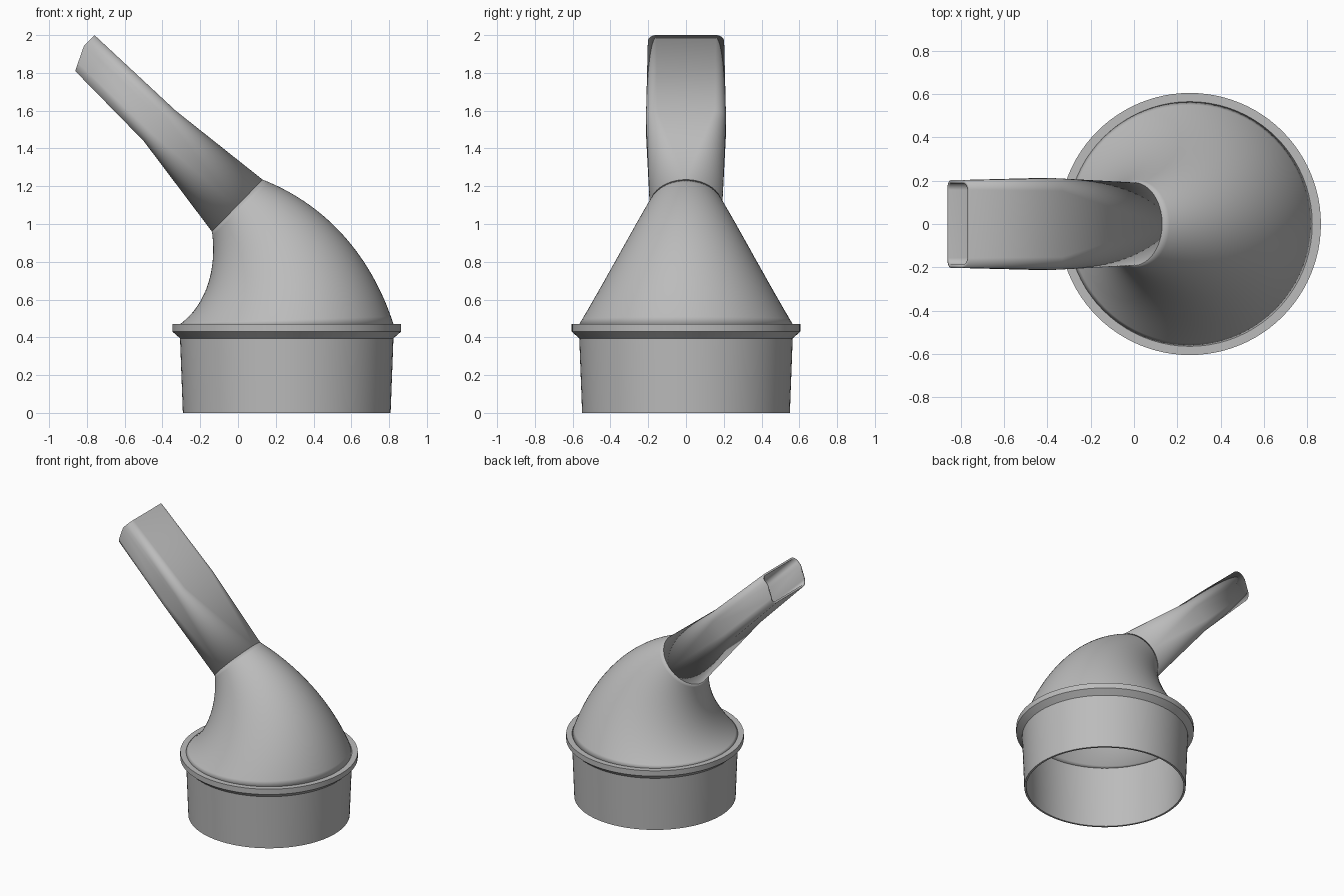
import bpy, bmesh, math
from mathutils import Vector

if "Cube" in bpy.data.objects:
    bpy.data.objects.remove(bpy.data.objects["Cube"])

grey = bpy.data.materials.new("plain grey")
grey.use_nodes = True
colour = (0.5, 0.5, 0.5, 1)
grey.diffuse_color = colour
grey.node_tree.nodes["Principled BSDF"].inputs["Base Color"].default_value = colour

WALL = 0.014
ARC = 20          # steps per quarter turn
AXIS_X = 0.258    # centre of the round collar


def section(lower, upper, half_width, radius=9, knee=None):
    """Rounded cross-section from lower to upper (x, z); a big radius gives an ellipse."""
    lower, upper = Vector(lower), Vector(upper)
    half_height = (upper - lower).length / 2
    rw, rh = min(radius, half_width), min(radius, half_height)
    cw, ch = half_width - rw, half_height - rh
    split = min(0.31 * half_height, ch)
    flat = []
    for quarter in range(4):
        if quarter in (0, 2):
            flat.append((half_width * (1 - quarter), split))
        sw = 1 if quarter in (0, 3) else -1
        sh = 1 if quarter < 2 else -1
        for i in range(ARC + 1):
            a = (quarter + i / ARC) * math.pi / 2
            flat.append((sw * cw + rw * math.cos(a), sh * ch + rh * math.sin(a)))
    ring = []
    for across, up in flat:
        t = (up / half_height + 1) / 2
        p = lower.lerp(upper, t)
        if knee:
            k = (0.31 + 1) / 2
            bend = Vector(knee)
            p = lower.lerp(bend, t / k) if t < k else bend.lerp(upper, (t - k) / (1 - k))
        ring.append((p.x, -across, p.y))
    return ring


def loft(name, rings, closed=False):
    bm = bmesh.new()
    rows = [[bm.verts.new(p) for p in ring] for ring in rings]
    pairs = list(zip(rows, rows[1:]))
    if closed:
        pairs.append((rows[-1], rows[0]))
    for a, b in pairs:
        n = len(a)
        for i in range(n):
            j = (i + 1) % n
            bm.faces.new((a[i], a[j], b[j], b[i]))
    bmesh.ops.remove_doubles(bm, verts=bm.verts, dist=0.0001)
    mesh = bpy.data.meshes.new(name)
    bm.to_mesh(mesh)
    bm.free()
    mesh.materials.append(grey)
    obj = bpy.data.objects.new(name, mesh)
    bpy.context.collection.objects.link(obj)
    bpy.ops.object.select_all(action='DESELECT')
    obj.select_set(True)
    bpy.context.view_layer.objects.active = obj
    bpy.ops.object.shade_smooth_by_angle(angle=math.radians(30))
    return obj


def hollow(obj):
    mod = obj.modifiers.new("wall", 'SOLIDIFY')
    mod.thickness = WALL
    mod.offset = -1


def bezier(points, t):
    pts = [Vector(p) for p in points]
    while len(pts) > 1:
        pts = [a.lerp(b, t) for a, b in zip(pts, pts[1:])]
    return pts[0]


# Collar: open tapered ring with a chamfered flange
profile = [(0.55, 0), (0.565, 0.395), (0.605, 0.43), (0.605, 0.47),
           (0.565, 0.47), (0.551, 0.47), (0.536, 0)]
STEPS = 96
turns = [i * 2 * math.pi / STEPS for i in range(STEPS)]
loft("collar", [[(AXIS_X + r * math.cos(a), r * math.sin(a), z) for a in turns]
                for r, z in profile], closed=True)

# Hood: swept from the collar circle to the small slanted neck
neck_low, neck_high, neck_half = (-0.138, 0.96), (0.13, 1.235), 0.192
inner_curve = [(-0.307, 0.47), (-0.17, 0.57), (-0.11, 0.76), neck_low]
outer_curve = [(0.823, 0.47), (0.70, 0.85), (0.45, 1.11), neck_high]
rings = []
for i in range(29):
    t = i / 28
    low, high = bezier(inner_curve, t), bezier(outer_curve, t)
    rise = ((low.y + high.y) / 2 - 0.47) / 0.6275
    half = 0.565 + (neck_half - 0.565) * rise
    rings.append(section(low, high, half))
hollow(loft("hood", rings))

# Spout: round neck turning into a flat rounded-rectangular tube with a bent cut end
hollow(loft("spout", [
    section(neck_low, neck_high, neck_half),
    section((-0.50, 1.44), (-0.33, 1.60), 0.212, 0.06),
    section((-0.862, 1.81), (-0.76, 2.0), 0.202, 0.045, knee=(-0.815, 1.945)),
]))
